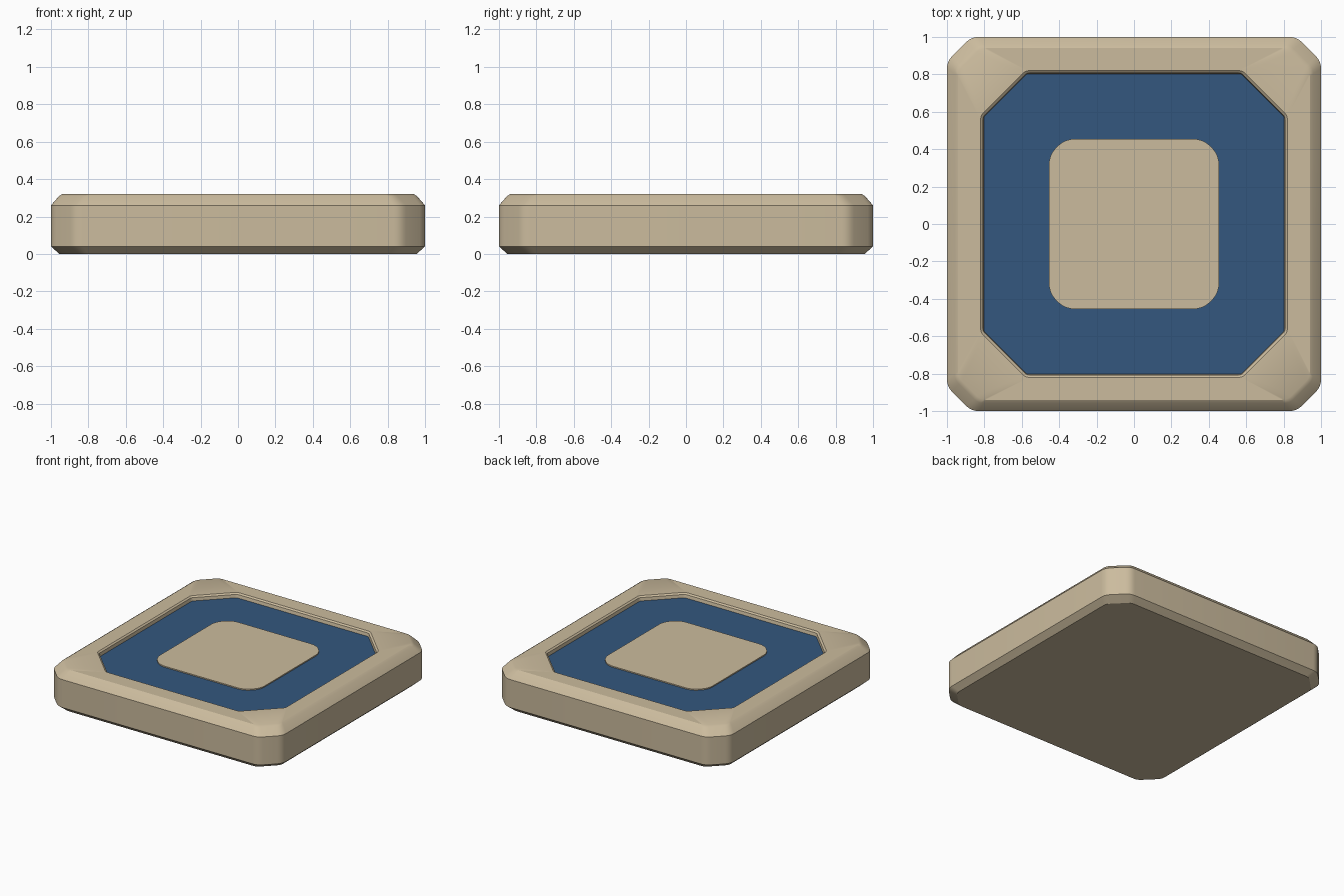
import bpy, bmesh, math
from mathutils import Vector

if "Cube" in bpy.data.objects:
    bpy.data.objects.remove(bpy.data.objects["Cube"])


def material(name, rgb):
    m = bpy.data.materials.new(name)
    m.use_nodes = True
    m.diffuse_color = (*rgb, 1)
    m.node_tree.nodes["Principled BSDF"].inputs["Base Color"].default_value = (*rgb, 1)
    return m


sand = material("sand", (0.60, 0.50, 0.34))
blue = material("navy blue", (0.033, 0.095, 0.21))


def outline(half, cut, soft, z, steps=4):
    """Square with cut corners, each vertex softened by a small curve."""
    corners = []
    for q in range(4):
        a = q * math.pi / 2
        for x, y in ((half, half - cut), (half - cut, half)):
            corners.append(Vector((x * math.cos(a) - y * math.sin(a),
                                   x * math.sin(a) + y * math.cos(a), z)))
    pts = []
    for i, c in enumerate(corners):
        p = c + (corners[i - 1] - c).normalized() * soft
        n = c + (corners[(i + 1) % len(corners)] - c).normalized() * soft
        for k in range(steps + 1):
            t = k / steps
            pts.append(p * (1 - t) ** 2 + c * 2 * t * (1 - t) + n * t * t)
    return pts


def loft(name, sections, mats, cap_material=0):
    """Join stacked outlines into a closed solid."""
    bm = bmesh.new()
    rings = [[bm.verts.new(p) for p in outline(*s)] for s in sections]
    n = len(rings[0])
    for low, high in zip(rings, rings[1:]):
        for i in range(n):
            j = (i + 1) % n
            bm.faces.new((low[i], low[j], high[j], high[i]))
    bm.faces.new(rings[0][::-1])
    bm.faces.new(rings[-1]).material_index = cap_material
    mesh = bpy.data.meshes.new(name)
    bm.to_mesh(mesh)
    bm.free()
    ob = bpy.data.objects.new(name, mesh)
    bpy.context.collection.objects.link(ob)
    for m in mats:
        mesh.materials.append(m)
    bpy.ops.object.select_all(action="DESELECT")
    bpy.context.view_layer.objects.active = ob
    ob.select_set(True)
    bpy.ops.object.shade_smooth_by_angle(angle=math.radians(30))
    return ob


# Bevelled tile body with a sunken octagonal floor: half size, corner cut, softening, height
loft("tile_body", [
    (0.955, 0.125, 0.03, 0.0),
    (1.0, 0.13, 0.04, 0.04),
    (1.0, 0.13, 0.04, 0.26),
    (0.958, 0.125, 0.03, 0.308),
    (0.94, 0.12, 0.03, 0.32),
    (0.82, 0.24, 0.02, 0.32),
    (0.808, 0.235, 0.015, 0.31),
    (0.803, 0.23, 0.015, 0.285),
], [sand, blue], cap_material=1)

# Thin rounded pad in the middle
loft("centre_pad", [
    (0.455, 0.085, 0.055, 0.28),
    (0.455, 0.085, 0.055, 0.294),
], [sand])
